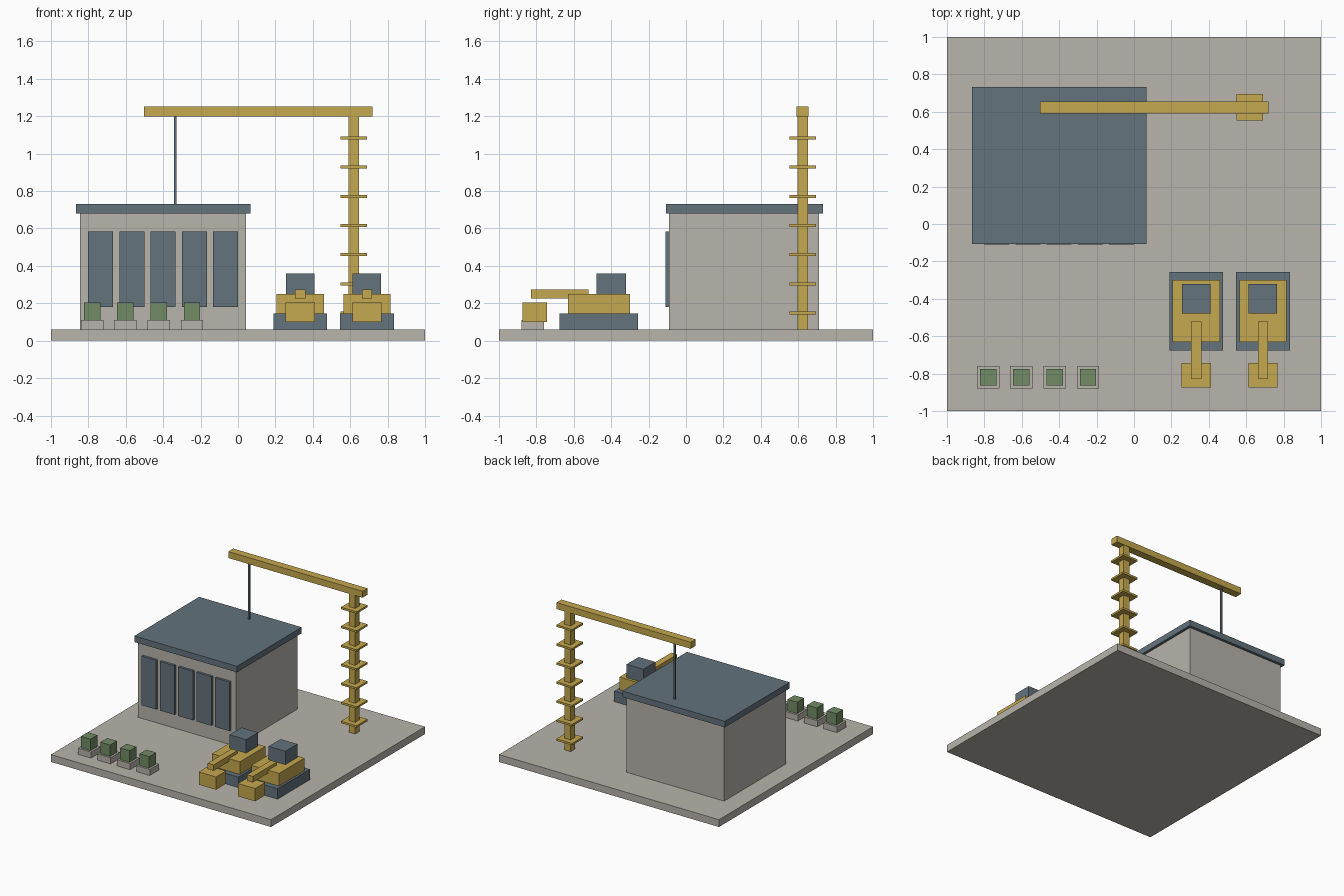
import bpy

cube = bpy.data.objects.get("Cube")
if cube:
    bpy.data.objects.remove(cube, do_unlink=True)


def material(name, *rgb):
    """Flat material from sRGB 0-255 values, stored as linear."""
    lin = [((c / 255 + 0.055) / 1.055) ** 2.4 for c in rgb]
    mat = bpy.data.materials.new(name)
    mat.use_nodes = True
    mat.diffuse_color = (*lin, 1)
    bsdf = mat.node_tree.nodes["Principled BSDF"]
    bsdf.inputs["Base Color"].default_value = (*lin, 1)
    bsdf.inputs["Roughness"].default_value = 0.8
    return mat


concrete = material("concrete", 184, 180, 172)
slate = material("slate", 99, 115, 125)
yellow = material("machine_yellow", 197, 168, 78)
green = material("leaf_green", 113, 140, 101)


def box(name, mat, x, y, z):
    """Box spanning the (low, high) range on each axis."""
    spans = (x, y, z)
    centre = [(lo + hi) / 2 for lo, hi in spans]
    bpy.ops.mesh.primitive_cube_add(size=1, location=centre)
    ob = bpy.context.object
    ob.name = name
    ob.scale = [hi - lo for lo, hi in spans]
    bpy.ops.object.transform_apply(location=False, rotation=False, scale=True)
    ob.data.materials.append(mat)
    return ob


def around(c, half):
    return (c - half, c + half)


GROUND = 0.06

# Ground slab
box("ground_slab", concrete, (-1, 1), (-1, 1), (0, GROUND))

# Building with overhanging roof and a row of front windows
box("building_walls", concrete, around(-0.4, 0.444), around(0.31, 0.4), (GROUND, 0.68))
box("building_roof", slate, around(-0.4, 0.466), around(0.312, 0.42), (0.68, 0.73))
for i in range(5):
    box(f"window_{i + 1}", slate, around(-0.4 + (i - 2) * 0.167, 0.067),
        (-0.11, -0.088), (0.18, 0.583))

# Tower crane: mast, collars, jib and cable
CX, CY = 0.62, 0.624
box("crane_mast", yellow, around(CX, 0.028), around(CY, 0.028), (GROUND, 1.2))
for i in range(7):
    box(f"crane_collar_{i + 1}", yellow, around(CX, 0.071), around(CY, 0.071),
        around(0.148 + i * 0.156, 0.008))
box("crane_jib", yellow, (-0.503, 0.718), around(CY, 0.032), (1.2, 1.253))
box("crane_cable", slate, around(-0.335, 0.007), around(CY, 0.007), (0.73, 1.2))

# Two diggers facing the front
for side, x in (("right", 0.333), ("left", 0.689)):
    def part(name, mat, half, y, z):
        box(f"{side}_digger_{name}", mat, around(x, half), y, z)
    part("tracks", slate, 0.144, (-0.676, -0.257), (GROUND, 0.146))
    part("body", yellow, 0.126, (-0.632, -0.3), (0.146, 0.25))
    part("cab", slate, 0.076, (-0.478, -0.322), (0.25, 0.36))
    part("arm", yellow, 0.027, (-0.83, -0.52), (0.226, 0.274))
    part("bucket", yellow, 0.078, (-0.873, -0.743), (0.1, 0.205))

# Row of planters with shrubs
for i in range(4):
    x = -0.78 + i * 0.178
    box(f"planter_{i + 1}", concrete, around(x, 0.06), around(-0.82, 0.06), (GROUND, 0.11))
    box(f"shrub_{i + 1}", green, around(x, 0.044), around(-0.82, 0.044), (0.11, 0.205))
